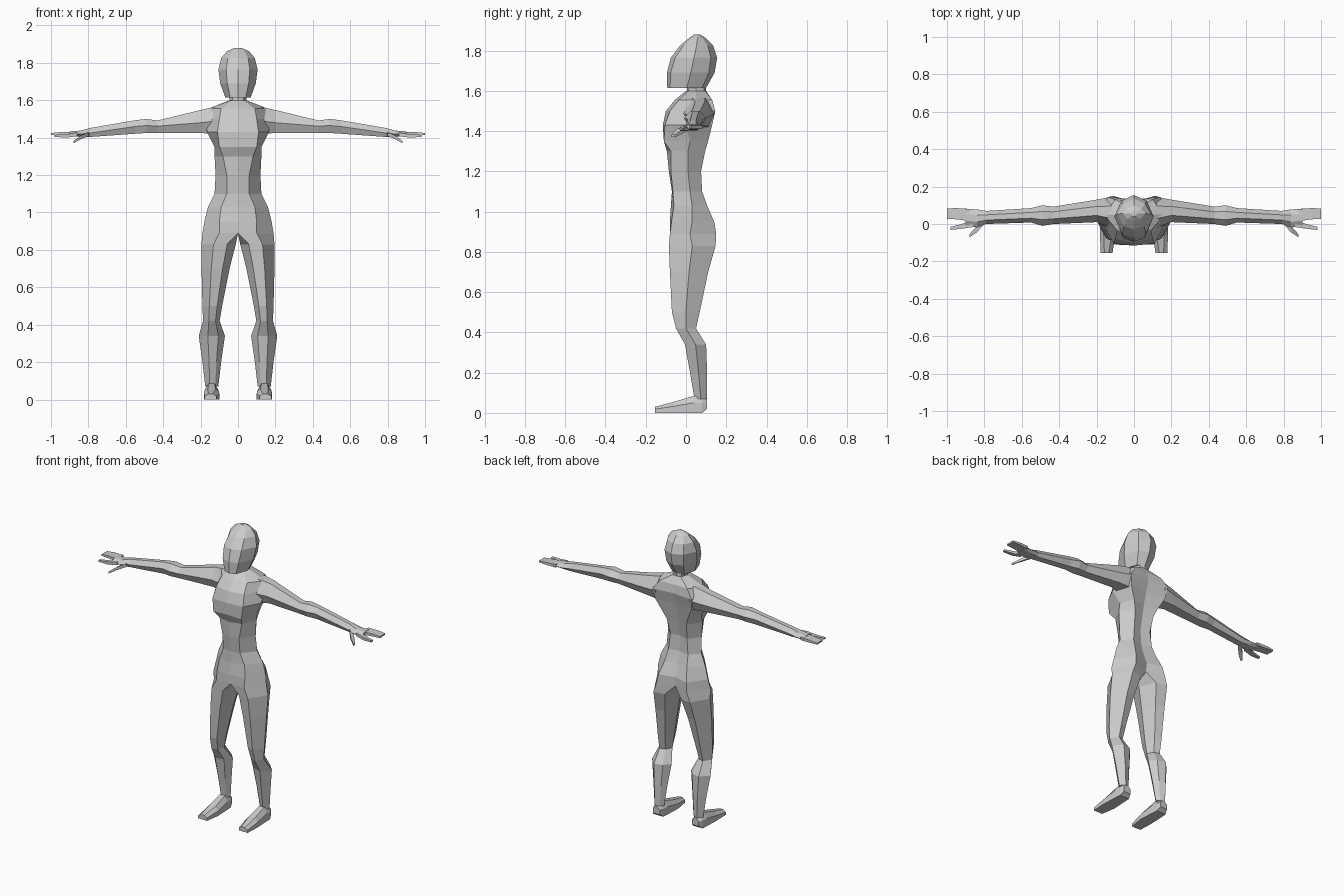
import bpy, bmesh

skin = bpy.data.materials.new("plain grey")
skin.diffuse_color = (0.6, 0.6, 0.6, 1)


def loft(name, rings, start=True, end=True, side=1):
    """Skin a row of rings with flat quads; side=-1 mirrors across x."""
    bm = bmesh.new()
    rows = [[bm.verts.new((x * side, y, z)) for x, y, z in r] for r in rings]
    n = len(rows[0])
    for a, b in zip(rows, rows[1:]):
        for i in range(n):
            j = (i + 1) % n
            bm.faces.new((a[i], a[j], b[j], b[i]))
    if start:
        bm.faces.new(rows[0])
    if end:
        bm.faces.new(rows[-1])
    bmesh.ops.recalc_face_normals(bm, faces=bm.faces)
    me = bpy.data.meshes.new(name)
    bm.to_mesh(me)
    bm.free()
    me.materials.append(skin)
    bpy.context.collection.objects.link(bpy.data.objects.new(name, me))


def body_ring(z, fy, fx, fy1, sx, sy, bx, by, cy):
    """Symmetric ring: front centre, front, side, back, back centre."""
    half = [(fx, fy1), (sx, sy), (bx, by)]
    pts = [(0, fy)] + half + [(0, cy)] + [(-x, y) for x, y in reversed(half)]
    return [(x, y, z) for x, y in pts]


# Torso, from hips to base of neck
torso = [
    (0.89, -0.075, 0.10, -0.08, 0.19, 0.02, 0.11, 0.15, 0.11),
    (0.95, -0.08, 0.10, -0.072, 0.18, 0.03, 0.10, 0.14, 0.115),
    (1.03, -0.075, 0.09, -0.06, 0.16, 0.03, 0.08, 0.105, 0.085),
    (1.10, -0.07, 0.06, -0.065, 0.125, 0.02, 0.07, 0.08, 0.065),
    (1.20, -0.085, 0.06, -0.075, 0.12, 0.01, 0.06, 0.075, 0.06),
    (1.30, -0.095, 0.08, -0.075, 0.125, 0.01, 0.07, 0.095, 0.08),
    (1.35, -0.105, 0.10, -0.11, 0.125, 0.02, 0.09, 0.11, 0.09),
    (1.43, -0.115, 0.11, -0.105, 0.165, 0.0, 0.13, 0.13, 0.11),
    (1.50, -0.10, 0.10, -0.08, 0.17, 0.05, 0.14, 0.145, 0.13),
    (1.555, -0.055, 0.09, -0.035, 0.16, 0.05, 0.10, 0.13, 0.125),
    (1.60, 0.0, 0.035, 0.01, 0.045, 0.05, 0.03, 0.095, 0.10),
]
torso_rings = [body_ring(*r) for r in torso]
loft("torso", torso_rings, start=False)

# Neck
loft("neck", [body_ring(z, f, 0.03, f + 0.01, 0.045, 0.05, 0.03, 0.09, 0.10)
              for z, f in ((1.56, 0.0), (1.65, 0.01))])

# Head: height, half width, front, back
head = [(1.615, 0.068, -0.093, 0.10), (1.69, 0.095, -0.095, 0.142),
        (1.765, 0.105, -0.075, 0.155), (1.825, 0.09, -0.03, 0.135),
        (1.862, 0.06, 0.015, 0.10), (1.88, 0.018, 0.04, 0.07)]
loft("head", [body_ring(z, f, w * 0.6, f + 0.2 * w, w, f + 0.5 * (b - f),
                        w * 0.65, b - 0.3 * w, b) for z, w, f, b in head])


def leg_ring(z, xi, xo, yf, yb):
    w, ym = xo - xi, (yf + yb) / 2
    pts = [(xi + 0.25 * w, yf + 0.012), (xi + 0.65 * w, yf), (xo, ym),
           (xi + 0.65 * w, yb), (xi + 0.25 * w, yb - 0.012), (xi, ym)]
    return [(x, y, z) for x, y in pts]


def arm_ring(x, zt, zb, zm, yf, yb):
    w = yb - yf
    pts = [(yf, zm), (yf + 0.3 * w, zt), (yf + 0.7 * w, zt),
           (yb, zm), (yf + 0.8 * w, zb), (yf + 0.2 * w, zb)]
    return [(x, y, z) for y, z in pts]


def foot_ring(y, x0, x1, zb, zt):
    return [(x0, y, zb), (x1, y, zb), (x1, y, zb + 0.6 * (zt - zb)),
            (x1 - 0.02, y, zt), (x0 + 0.02, y, zt), (x0, y, zb + 0.6 * (zt - zb))]


def finger_ring(x, y0, y1, zb, zt):
    return [(x, y0, zb), (x, y1, zb), (x, y1, zt), (x, y0, zt)]


legs = [(0.83, 0.012, 0.195, -0.085, 0.147), (0.70, 0.045, 0.195, -0.08, 0.11),
        (0.50, 0.085, 0.19, -0.07, 0.068), (0.42, 0.098, 0.187, -0.05, 0.05),
        (0.34, 0.07, 0.21, -0.005, 0.10), (0.20, 0.09, 0.19, 0.02, 0.105),
        (0.07, 0.105, 0.175, 0.042, 0.105)]
arms = [(0.12, 1.565, 1.42, 1.49, -0.02, 0.145), (0.20, 1.548, 1.425, 1.48, 0.01, 0.13),
        (0.43, 1.492, 1.425, 1.462, 0.0, 0.093), (0.49, 1.50, 1.425, 1.465, -0.01, 0.10),
        (0.55, 1.493, 1.421, 1.46, 0.008, 0.085), (0.79, 1.452, 1.404, 1.425, 0.0, 0.07),
        (0.84, 1.438, 1.406, 1.42, -0.018, 0.078), (0.90, 1.434, 1.41, 1.42, -0.01, 0.082)]
feet = [(0.105, 0.115, 0.165, 0.02, 0.07), (0.08, 0.108, 0.175, 0.0, 0.082),
        (0.04, 0.105, 0.178, 0.0, 0.085), (-0.06, 0.10, 0.182, 0.0, 0.055),
        (-0.155, 0.115, 0.178, 0.0, 0.03)]
fingers = {
    "thumb": [(0.80, 0.0, 0.03, 1.408, 1.43), (0.84, -0.045, -0.01, 1.392, 1.412),
              (0.88, -0.072, -0.055, 1.37, 1.382)],
    "index_finger": [(0.86, -0.016, 0.02, 1.408, 1.428), (0.92, -0.025, 0.0, 1.40, 1.418),
                     (0.98, -0.032, -0.015, 1.405, 1.415)],
    "outer_fingers": [(0.88, 0.015, 0.08, 1.412, 1.432), (0.95, 0.025, 0.085, 1.414, 1.43),
                      (1.0, 0.028, 0.083, 1.415, 1.425)],
}

# Limbs on both sides
hip = torso_rings[0][:5] + [(0, 0.02, 0.89)]
for side, tag in ((1, "left"), (-1, "right")):
    loft(tag + "_leg", [hip] + [leg_ring(*r) for r in legs], start=False, side=side)
    loft(tag + "_foot", [foot_ring(*r) for r in feet], side=side)
    loft(tag + "_arm", [arm_ring(*r) for r in arms], side=side)
    for name, rings in fingers.items():
        loft(tag + "_" + name, [finger_ring(*r) for r in rings], side=side)
